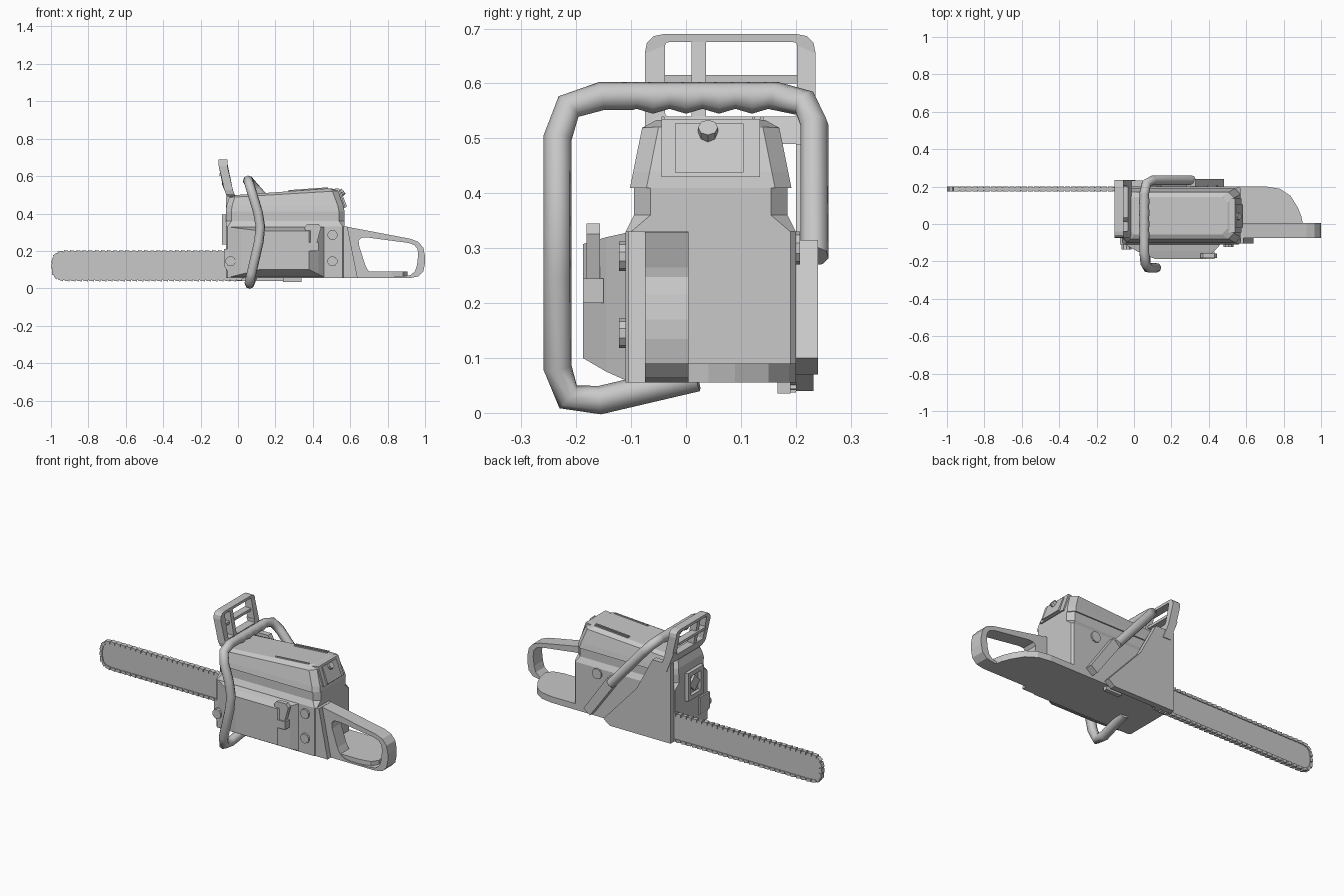
import bpy, bmesh, math
from mathutils import Vector

if "Cube" in bpy.data.objects:
    bpy.data.objects.remove(bpy.data.objects["Cube"])

grey = bpy.data.materials.new("plain grey")
grey.use_nodes = True
grey.diffuse_color = (0.58, 0.58, 0.58, 1)
grey.node_tree.nodes["Principled BSDF"].inputs["Base Color"].default_value = grey.diffuse_color

# Main limits of the engine housing
NOSE, TAIL = -0.065, 0.57
RIGHT, LEFT = -0.11, 0.2
FLOOR, SHOULDER, DECK = 0.055, 0.33, 0.41


def place(axis, a, b, t):
    return {"x": (t, a, b), "y": (a, t, b), "z": (a, b, t)}[axis]


def finish(name, bm):
    bmesh.ops.recalc_face_normals(bm, faces=bm.faces)
    mesh = bpy.data.meshes.new(name)
    bm.to_mesh(mesh)
    bm.free()
    mesh.materials.append(grey)
    ob = bpy.data.objects.new(name, mesh)
    bpy.context.collection.objects.link(ob)
    return ob


def skin(bm, rings, closed=False):
    """Skin matching rings of points; capped unless the rings close on themselves."""
    loops = [[bm.verts.new(point) for point in ring] for ring in rings]
    pairs = list(zip(loops, loops[1:]))
    if closed:
        pairs.append((loops[-1], loops[0]))
    else:
        bm.faces.new(loops[0])
        bm.faces.new(loops[-1])
    for r, s in pairs:
        for i in range(len(r)):
            bm.faces.new((r[i - 1], r[i], s[i], s[i - 1]))


def loft(name, rings, closed=False):
    bm = bmesh.new()
    skin(bm, rings, closed)
    return finish(name, bm)


def prism(name, profile, axis, lo, hi):
    return loft(name, [[place(axis, a, b, t) for a, b in profile] for t in (lo, hi)])


def frame(name, outer, inner, axis, lo, hi):
    sides = ((outer, lo), (outer, hi), (inner, hi), (inner, lo))
    return loft(name, [[place(axis, a, b, t) for a, b in p] for p, t in sides], closed=True)


def rect(a_lo, a_hi, b_lo, b_hi):
    return [(a_lo, b_lo), (a_hi, b_lo), (a_hi, b_hi), (a_lo, b_hi)]


def rounded(corners, radius, steps=3, closed=True):
    """Replace each corner by a short curve; an open path keeps its two ends."""
    pts = [Vector(c) for c in corners]
    result = []
    for i, p in enumerate(pts):
        if not closed and i in (0, len(pts) - 1):
            result.append(p)
            continue
        after = pts[(i + 1) % len(pts)]
        a = p + (pts[i - 1] - p).normalized() * radius
        b = p + (after - p).normalized() * radius
        for k in range(steps + 1):
            t = k / steps
            result.append(a.lerp(p, t).lerp(p.lerp(b, t), t))
    return result


def rod(name, start, end, radius, sides=10):
    a, b = Vector(start), Vector(end)
    bm = bmesh.new()
    bmesh.ops.create_cone(bm, cap_ends=True, segments=sides, radius1=radius,
                          radius2=radius, depth=(b - a).length)
    ob = finish(name, bm)
    ob.rotation_euler = (b - a).to_track_quat("Z", "Y").to_euler()
    ob.location = (a + b) / 2
    return ob


def body_ring(height, inset=0, rise=0, lean=0, cut=0.03):
    """Housing outline with cut corners; the back end may rise and lean forward."""
    corners = rect(NOSE + lean / 2, TAIL - lean, RIGHT + inset, LEFT - inset)
    outline = rounded(corners, cut, steps=1)
    return [(x, y, height + rise * (x - NOSE) / (TAIL - NOSE)) for x, y in outline]


# Engine housing and top cover
loft("engine_housing", [body_ring(FLOOR, cut=0.01), body_ring(SHOULDER, cut=0.01),
                        body_ring(0.36, inset=0.015), body_ring(DECK, inset=0.015)])
loft("top_cover", [body_ring(DECK, inset=0.008),
                   body_ring(0.44, inset=0.014, lean=0.006),
                   body_ring(0.485, inset=0.03, rise=0.038, lean=0.035),
                   body_ring(0.495, inset=0.055, rise=0.045, lean=0.07)])

# Sloped panel, its raised centre, the knob and the cover ribs
for name, lo, hi, grow in (("rear_panel", -0.045, 0.135, 0), ("panel_centre", -0.02, 0.105, 0.008)):
    slope = [(0.5, 0.53 - grow), (0.54 + grow, 0.535 - grow),
             (0.575 + grow, 0.43 + grow), (0.5, 0.43 + grow)]
    prism(name, slope, "y", lo, hi)
rod("cover_knob", (0.535, 0.04, 0.495), (0.565, 0.04, 0.52), 0.018, sides=8)
for y in (-0.045, 0.12, 0.135):
    rib = [(0.27, 0.5), (0.27, 0.525), (0.48, 0.54), (0.48, 0.5)]
    prism("cover_rib", rib, "y", y, y + 0.006)

# Rear flange, loop handle and foot plate
flange = [(0.5, FLOOR), (0.64, FLOOR), (0.585, SHOULDER), (0.5, SHOULDER)]
prism("rear_flange", flange, "y", RIGHT + 0.005, 0.005)
frame("rear_handle",
      rounded([(0.5, 0.345), (1, 0.25), (1, FLOOR), (0.5, FLOOR)], 0.08),
      rounded([(0.63, 0.28), (0.97, 0.235), (0.95, 0.065), (0.7, 0.065)], 0.06),
      "y", -0.075, 0.005)
foot = [(0.4, LEFT), (0.83, LEFT), (0.94, -0.07), (0.4, -0.07)]
prism("foot_plate", rounded(foot, 0.12), "z", FLOOR, 0.09)
prism("base_stud", rect(0.24, 0.34, 0.167, 0.19), "z", 0.035, FLOOR)

# Starter cover steps outward in shrinking rectangles
starter = []
for y, s in ((-0.1, 0), (-0.145, 0.02), (-0.188, 0.045)):
    outline = rect(NOSE + s * 4, 0.47 - s * 2, FLOOR + s, SHOULDER - s / 2)
    starter.append([place("y", a, b, y) for a, b in outline])
loft("starter_cover", starter)
grip = [(0.385, 0.22), (0.415, 0.22), (0.45, 0.345), (0.35, 0.345)]
prism("pull_grip", rounded(grip, 0.02, steps=1), "y", -0.181, -0.157)
prism("pull_socket", rect(0.37, 0.43, 0.2, 0.245), "y", -0.188, -0.15)

# Round bolts on both sides
for x, face, z in ((0.505, RIGHT, 0.145), (0.505, RIGHT, 0.285), (-0.04, -0.125, 0.145)):
    rod("side_bolt", (x, face + 0.03, z), (x, face - 0.012, z), 0.027)
rod("left_bolt", (0.42, LEFT - 0.01, 0.3), (0.42, LEFT + 0.008, 0.3), 0.03)

# Clutch cover on the left side
clutch = [(NOSE, 0.04), (0.32, 0.04), (0.36, 0.07), (0.15, 0.3), (0.05, 0.49), (NOSE, 0.49)]
prism("clutch_cover", clutch, "y", LEFT, 0.232)

# Exhaust plate and lower bumper on the nose
frame("exhaust_plate", rect(-0.04, 0.1, 0.235, 0.395), rect(-0.015, 0.075, 0.26, 0.37),
      "x", -0.085, NOSE)
rod("exhaust_diamond", (-0.078, 0.03, 0.315), (NOSE, 0.03, 0.315), 0.045, sides=4)
bumper = [(-0.075, 0.12), (-0.075, 0.21), (0, 0.21), (0, FLOOR), (-0.03, FLOOR)]
prism("nose_bumper", bumper, "y", RIGHT, -0.02)

# Hand guard: window frame, dividers and a leg, all swept back below the bend
GUARD_FRONT, GUARD_BACK, GUARD_EDGE = -0.103, -0.057, 0.236
guard = [
    frame("hand_guard", rounded(rect(-0.075, GUARD_EDGE, 0.49, 0.69), 0.035),
          rounded(rect(-0.038, 0.202, 0.54, 0.675), 0.006), "x", GUARD_FRONT, GUARD_BACK),
    prism("guard_divider", rect(0.01, 0.036, 0.53, 0.68), "x", -0.1, -0.06),
    prism("guard_rail", rect(-0.04, 0.205, 0.6, 0.615), "x", -0.1, -0.06),
    prism("guard_leg", rect(LEFT, GUARD_EDGE, 0.44, 0.56), "x", GUARD_FRONT, GUARD_BACK)]
for part in guard:
    for v in part.data.vertices:
        v.co.x += max(0, 0.6 - v.co.z) * 0.4

# Wrap-around front handle, with finger grips under the top bar
TUBE, SIDE, TOP, BAR_X = 0.026, 0.234, 0.577, 0.055
right_half = rounded([(0.08, 0.02, 0.065), (BAR_X, -SIDE, 0.005), (0.13, -SIDE, 0.33),
                      (BAR_X, -SIDE, TOP), (BAR_X, -0.1, TOP)], 0.08, steps=2, closed=False)
left_half = rounded([(BAR_X, 0.16, TOP), (BAR_X, SIDE, TOP), (0.31, SIDE, 0.285)],
                    0.07, steps=2, closed=False)
path = [(p, 1) for p in right_half]
for i in range(9):
    swell = 1.12 if i % 2 else 0.95
    path.append((Vector((BAR_X, -0.09 + i * 0.03, TOP + TUBE * (1 - swell))), swell))
path += [(p, 1) for p in left_half]
curve = bpy.data.curves.new("front_handle", "CURVE")
curve.dimensions = "3D"
curve.bevel_depth = TUBE
curve.bevel_resolution = 2
curve.use_fill_caps = True
spline = curve.splines.new("POLY")
spline.points.add(len(path) - 1)
for point, (co, swell) in zip(spline.points, path):
    point.co = (*co, 1)
    point.radius = swell
curve.materials.append(grey)
bpy.context.collection.objects.link(bpy.data.objects.new("front_handle", curve))
mount = [(0.28, 0.29), (0.33, 0.315), (0.48, 0.1), (0.44, 0.07)]
prism("handle_mount", mount, "y", LEFT - 0.01, SIDE + 0.006)

# Guide bar and the chain links that run around it
bar = rounded([(0.05, 0.045), (-0.992, 0.045), (-0.992, 0.196), (0.05, 0.196)], 0.06)
prism("guide_bar", bar, "y", 0.18, 0.195)
chain = bmesh.new()
for a, b in zip(bar, bar[1:]):
    run = b - a
    out = Vector((-run.y, run.x)).normalized()
    if out.dot(a - Vector((-0.5, 0.12))) < 0:
        out = -out
    count = max(1, round(run.length / 0.033))
    for i in range(count):
        p, q = a + run * (i + 0.06) / count, a + run * (i + 0.9) / count
        link = [p - out * 0.01, q - out * 0.01, q + out * 0.004, p + out * 0.008]
        skin(chain, [[place("y", c.x, c.y, y) for c in link] for y in (0.175, LEFT)])
finish("saw_chain", chain)
